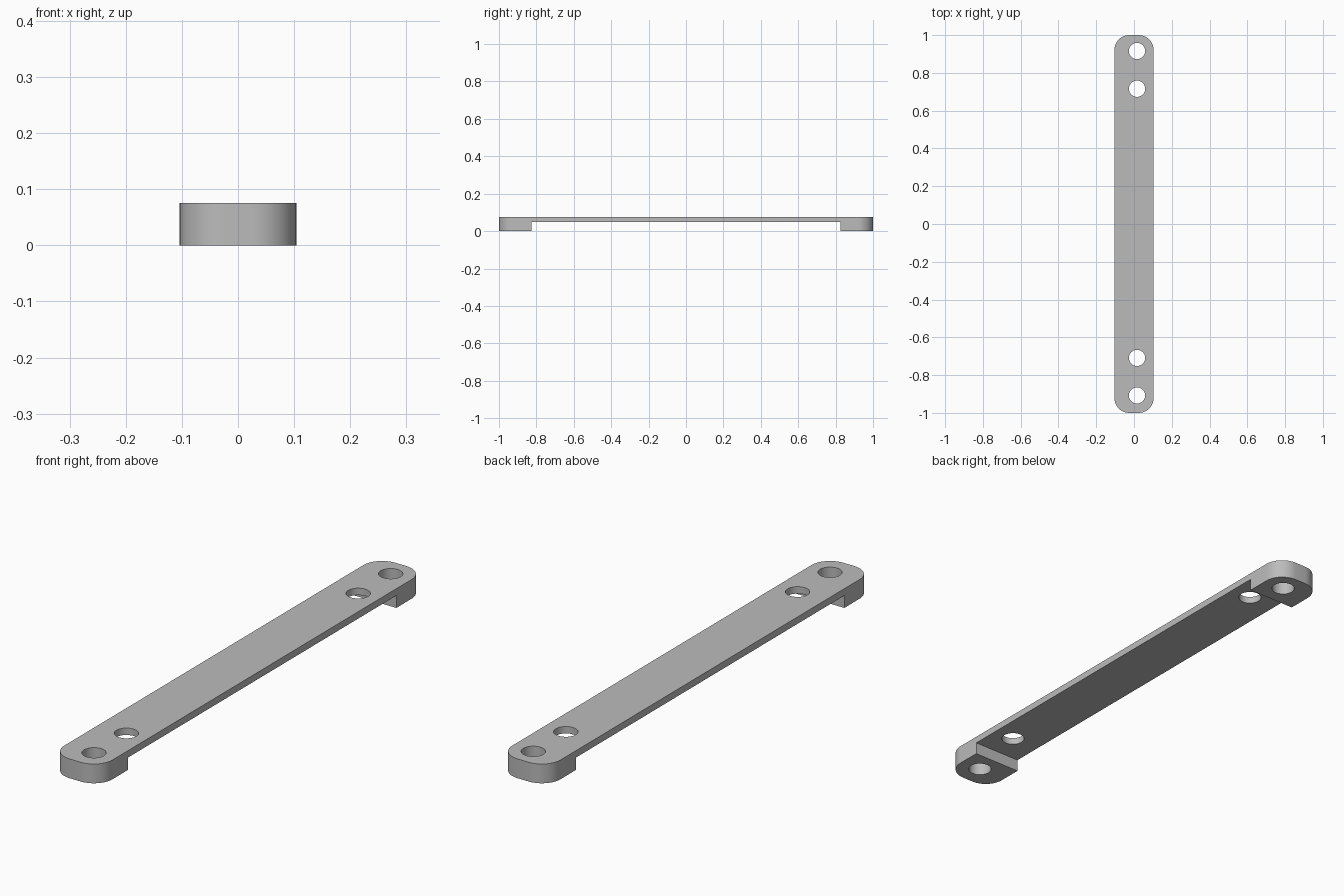
import bpy, bmesh
from math import sin, cos, pi

HALF_W, HALF_L, HEIGHT = 0.104, 1.0, 0.075
CORNER_R, HOLE_R, HOLE_X = 0.08, 0.043, 0.016
PAD_INNER_Y, PLATE_BOTTOM = 0.825, 0.048
ARC_STEPS = 12

default_cube = bpy.data.objects.get("Cube")
if default_cube:
    bpy.data.objects.remove(default_cube, do_unlink=True)

grey = bpy.data.materials.new("plain grey")
grey.use_nodes = True
colour = (0.5, 0.5, 0.5, 1)
grey.diffuse_color = colour
grey.node_tree.nodes["Principled BSDF"].inputs["Base Color"].default_value = colour


def prism(name, outline, z0, z1):
    """Extrude a counter-clockwise outline from z0 to z1."""
    bm = bmesh.new()
    base = bm.faces.new([bm.verts.new((x, y, z0)) for x, y in outline])
    top = bmesh.ops.extrude_face_region(bm, geom=[base])["geom"]
    bmesh.ops.translate(bm, vec=(0, 0, z1 - z0),
                        verts=[v for v in top if isinstance(v, bmesh.types.BMVert)])
    bmesh.ops.recalc_face_normals(bm, faces=bm.faces)
    mesh = bpy.data.meshes.new(name)
    bm.to_mesh(mesh)
    bm.free()
    mesh.materials.append(grey)
    obj = bpy.data.objects.new(name, mesh)
    bpy.context.collection.objects.link(obj)
    return obj


def arc(cx, cy, radius, start, sweep, steps):
    return [(cx + radius * cos(start + sweep * i / steps),
             cy + radius * sin(start + sweep * i / steps)) for i in range(steps + 1)]


def cut(target, cutter):
    """Subtract a cutter, then discard it."""
    cutter.hide_render = True
    mod = target.modifiers.new("cut", 'BOOLEAN')
    mod.operation, mod.solver, mod.object = 'DIFFERENCE', 'EXACT', cutter
    bpy.context.view_layer.objects.active = target
    bpy.ops.object.modifier_apply(modifier=mod.name)
    bpy.data.objects.remove(cutter, do_unlink=True)


# Bar with rounded corners
outline = []
for i, (sx, sy) in enumerate([(1, 1), (-1, 1), (-1, -1), (1, -1)]):
    outline += arc(sx * (HALF_W - CORNER_R), sy * (HALF_L - CORNER_R),
                   CORNER_R, i * pi / 2, pi / 2, ARC_STEPS)
bar = prism("handle_bar", outline, 0, HEIGHT)

# Underside relief that leaves a pad at each end
w, l = HALF_W * 2, PAD_INNER_Y
cut(bar, prism("relief_cutter", [(-w, -l), (w, -l), (w, l), (-w, l)], -0.1, PLATE_BOTTOM))

# Screw holes
for y in (-0.908, -0.709, 0.716, 0.916):
    ring = arc(HOLE_X, y, HOLE_R, 0, 2 * pi, 40)[:-1]
    cut(bar, prism("hole_cutter", ring, -0.1, HEIGHT + 0.1))

# Smooth rounded walls, sharp rims
bpy.ops.object.select_all(action='DESELECT')
bar.select_set(True)
bpy.context.view_layer.objects.active = bar
bpy.ops.object.shade_smooth_by_angle(angle=pi / 6)
